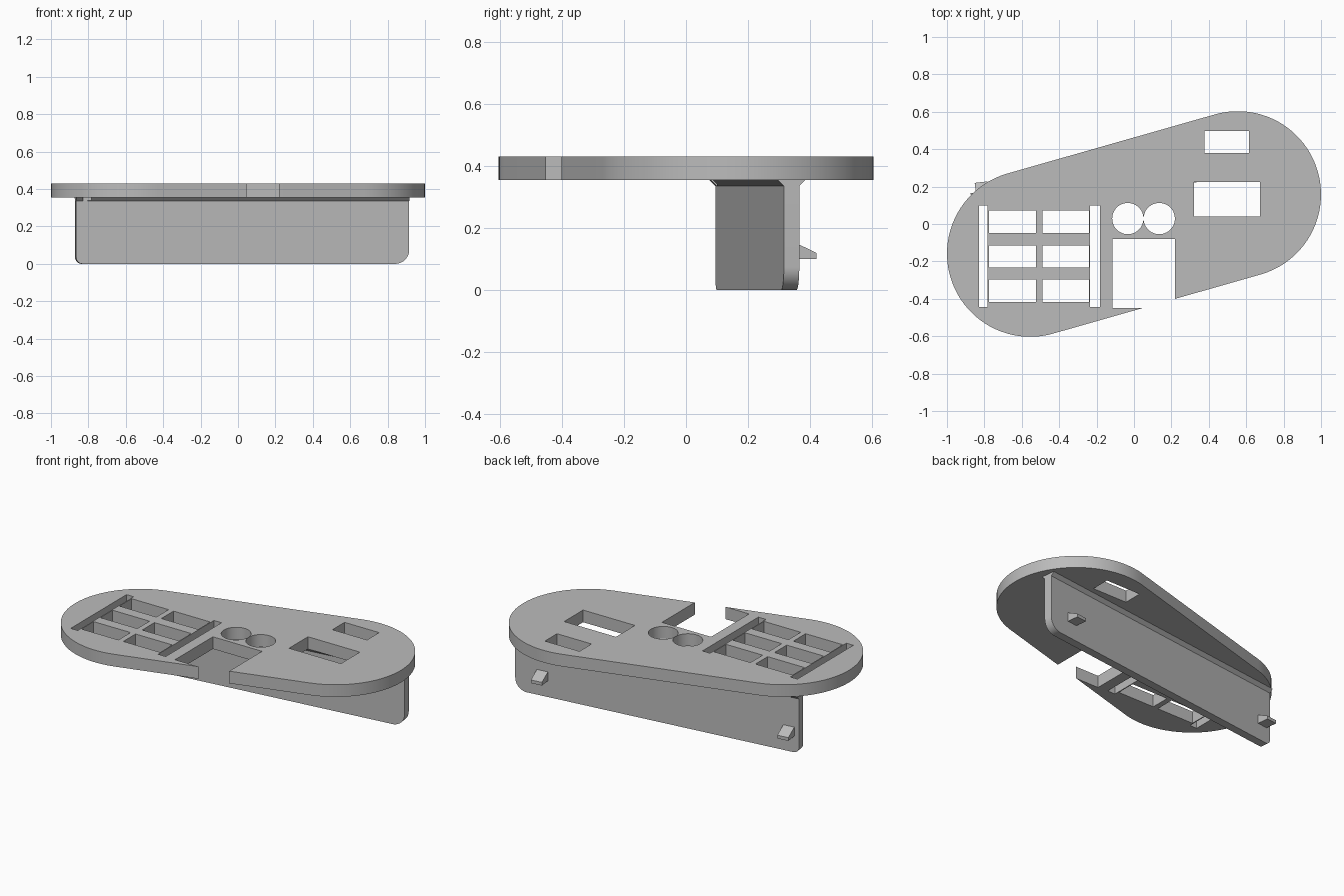
import bpy, bmesh, math
from mathutils import Matrix, Vector

if "Cube" in bpy.data.objects:
    bpy.data.objects.remove(bpy.data.objects["Cube"])

grey = bpy.data.materials.new("plain_grey")
grey.use_nodes = True
grey.diffuse_color = (0.5, 0.5, 0.5, 1)
grey.node_tree.nodes["Principled BSDF"].inputs["Base Color"].default_value = (0.5, 0.5, 0.5, 1)


def prism(name, points, depth, matrix=Matrix()):
    """Extrude a flat outline (local xy) along local z, then place it."""
    bm = bmesh.new()
    face = bm.faces.new([bm.verts.new((x, y, 0)) for x, y in points])
    top = bmesh.ops.extrude_face_region(bm, geom=[face])["geom"]
    bmesh.ops.translate(bm, verts=[v for v in top if isinstance(v, bmesh.types.BMVert)], vec=(0, 0, depth))
    bm.transform(matrix)
    bmesh.ops.recalc_face_normals(bm, faces=bm.faces)
    mesh = bpy.data.meshes.new(name)
    bm.to_mesh(mesh)
    bm.free()
    mesh.materials.append(grey)
    obj = bpy.data.objects.new(name, mesh)
    bpy.context.collection.objects.link(obj)
    return obj


def arc(cx, cy, r, start, end, steps):
    angles = [math.radians(start + (end - start) * i / steps) for i in range(steps + 1)]
    return [(cx + r * math.cos(a), cy + r * math.sin(a)) for a in angles]


def rect(x0, x1, y0, y1):
    return [(x0, y0), (x1, y0), (x1, y1), (x0, y1)]


def cut(obj, cutters):
    """Apply boolean cuts."""
    for c in cutters:
        c.hide_render = True
        mod = obj.modifiers.new("cut", "BOOLEAN")
        mod.operation, mod.solver, mod.object = "DIFFERENCE", "EXACT", c
    bpy.context.view_layer.update()
    mesh = bpy.data.meshes.new_from_object(obj.evaluated_get(bpy.context.evaluated_depsgraph_get()))
    obj.modifiers.clear()
    obj.data = mesh


def smooth(obj):
    bpy.ops.object.select_all(action="DESELECT")
    obj.select_set(True)
    bpy.context.view_layer.objects.active = obj
    bpy.ops.object.shade_smooth_by_angle(angle=math.radians(30))


# Top plate: two round ends joined by tangent lines
TOP, UNDER, R = 0.43, 0.355, 0.445
cx, cy = 0.555, 0.158
tilt = math.degrees(math.atan2(cy, cx))
outline = arc(cx, cy, R, tilt - 90, tilt + 90, 40) + arc(-cx, -cy, R, tilt + 90, tilt + 270, 40)
top_plate = prism("top_plate", outline, TOP - UNDER, Matrix.Translation((0, 0, UNDER)))

# Openings in the top plate
slots = [rect(-0.83, -0.782, -0.445, 0.1), rect(-0.234, -0.182, -0.445, 0.1)]
openings = [rect(0.378, 0.614, 0.38, 0.498), rect(0.32, 0.674, 0.04, 0.225),
            rect(-0.115, 0.22, -0.45, -0.08)]
for x0, x1 in ((-0.776, -0.524), (-0.49, -0.24)):
    for y0 in (-0.417, -0.233, -0.047):
        openings.append(rect(x0, x1, y0, y0 + 0.119))
for x in (-0.033, 0.135):
    openings.append(arc(x, 0.029, 0.0835, 0, 352.5, 47))
through = Matrix.Translation((0, 0, UNDER - 0.03))
slot_cutters = [prism("slot_cutter", p, 0.2, through) for p in slots]
cutters = [prism("opening_cutter", p, 0.2, through) for p in openings]
cut(top_plate, slot_cutters + cutters)
smooth(top_plate)

# Hanging web: slightly turned; local x runs along it, local y points back
turn = math.atan2(0.22, 1.78)
LENGTH, THICK = 1.794, 0.05
place = Matrix.Translation((-0.865, 0.095, 0)) @ Matrix.Rotation(turn, 4, "Z")
# Maps outline (x, y) to (along, height), extruded towards the back
upright = place @ Matrix(((1, 0, 0, 0), (0, 0, 1, 0), (0, 1, 0, 0), (0, 0, 0, 1)))
# Maps outline (x, y) to (back, height), extruded along the web
lengthwise = place @ Matrix(((0, 0, 1, 0), (1, 0, 0, 0), (0, 1, 0, 0), (0, 0, 0, 1)))

profile = [(LENGTH, UNDER), (0, UNDER)] + arc(0.035, 0.035, 0.035, 180, 270, 8) \
    + arc(LENGTH - 0.075, 0.075, 0.075, 270, 360, 12)
web = prism("hanging_web", profile, THICK, upright)
holes = []
for x, z in ((-0.01, 0.13), (0.595, 0.155)):
    u = (x + 0.865) / math.cos(turn)
    holes.append(prism("hole_cutter", arc(u, z, 0.05, 0, 352.5, 47), 0.2,
                       upright @ Matrix.Translation((0, 0, -0.07))))
cut(web, holes)
smooth(web)

# Small chamfered strips where the web meets the top plate
for name, v, out in (("front_chamfer", 0, -0.02), ("back_chamfer", THICK, 0.02)):
    strip = prism(name, [(v, UNDER - 0.02), (v + out, UNDER), (v, UNDER)], LENGTH, lengthwise)
    cut(strip, slot_cutters[:1])

# Wedge pegs on the back of the web
for name, x in (("right_peg", -0.802), ("left_peg", 0.745)):
    u = (x + 0.865) / math.cos(turn)
    wedge = [(THICK, 0.1), (THICK + 0.072, 0.1), (THICK + 0.072, 0.12), (THICK, 0.155)]
    prism(name, wedge, 0.07, lengthwise @ Matrix.Translation((0, 0, u - 0.035)))

# Remove the helpers
for c in slot_cutters + cutters + holes:
    bpy.data.objects.remove(c)
